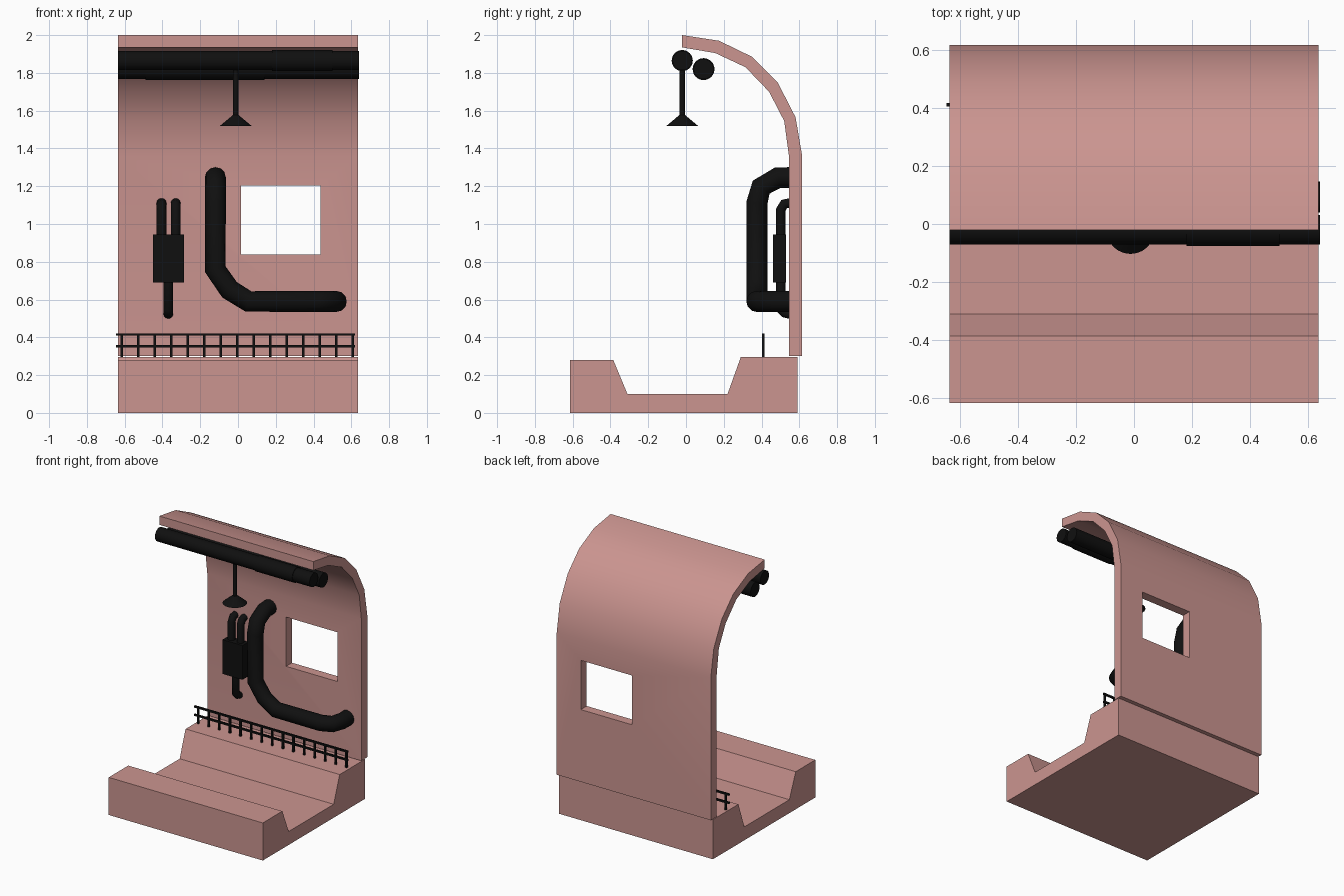
import bpy, bmesh, math

if "Cube" in bpy.data.objects:
    bpy.data.objects.remove(bpy.data.objects["Cube"])


def material(name, rgb):
    m = bpy.data.materials.new(name)
    m.diffuse_color = (*rgb, 1)
    m.use_nodes = True
    m.node_tree.nodes["Principled BSDF"].inputs["Base Color"].default_value = m.diffuse_color
    return m


PINK = material("pink_plaster", (0.60, 0.30, 0.28))
BLACK = material("black_metal", (0.005, 0.005, 0.005))


def finish(ob, name, mat, angle=None):
    ob.name = name
    ob.data.materials.append(mat)
    if angle:
        bpy.ops.object.select_all(action='DESELECT')
        ob.select_set(True)
        bpy.context.view_layer.objects.active = ob
        bpy.ops.object.shade_smooth_by_angle(angle=math.radians(angle))
    return ob


def extrude_profile(name, pts, x0, x1):
    """Extrude a (y, z) outline along x."""
    bm = bmesh.new()
    face = bm.faces.new([bm.verts.new((x0, y, z)) for y, z in pts])
    ext = bmesh.ops.extrude_face_region(bm, geom=[face])
    bmesh.ops.translate(bm, vec=(x1 - x0, 0, 0),
                        verts=[v for v in ext["geom"] if isinstance(v, bmesh.types.BMVert)])
    bmesh.ops.recalc_face_normals(bm, faces=bm.faces)
    me = bpy.data.meshes.new(name)
    bm.to_mesh(me)
    bm.free()
    ob = bpy.data.objects.new(name, me)
    bpy.context.collection.objects.link(ob)
    return ob


def box(name, lo, hi, mat=BLACK):
    (x0, y0, z0), (x1, y1, z1) = lo, hi
    ob = extrude_profile(name, [(y0, z0), (y1, z0), (y1, z1), (y0, z1)], x0, x1)
    return finish(ob, name, mat)


def x_pipe(name, x0, x1, y, z, r):
    bpy.ops.mesh.primitive_cylinder_add(vertices=24, radius=r, depth=x1 - x0,
                                        location=((x0 + x1) / 2, y, z),
                                        rotation=(0, math.pi / 2, 0))
    return finish(bpy.context.object, name, BLACK, 30)


def tube(name, pts, r):
    """Round tube along a polyline."""
    cu = bpy.data.curves.new(name, 'CURVE')
    cu.dimensions = '3D'
    cu.bevel_depth, cu.bevel_resolution, cu.use_fill_caps = r, 4, True
    sp = cu.splines.new('POLY')
    sp.points.add(len(pts) - 1)
    for p, co in zip(sp.points, pts):
        p.co = (*co, 1)
    ob = bpy.data.objects.new(name, cu)
    bpy.context.collection.objects.link(ob)
    bpy.ops.object.select_all(action='DESELECT')
    ob.select_set(True)
    bpy.context.view_layer.objects.active = ob
    bpy.ops.object.convert(target='MESH')
    return finish(bpy.context.object, name, BLACK, 50)


# Floor slab with a sunken channel
floor = [(-0.615, 0), (0.59, 0), (0.59, 0.295), (0.29, 0.295), (0.22, 0.1),
         (-0.31, 0.1), (-0.385, 0.28), (-0.615, 0.28)]
finish(extrude_profile("channel_floor", floor, -0.635, 0.635), "channel_floor", PINK)

# Wall curving over into the half vault, with a window cut through
outer = [(0.615, 0.3), (0.615, 1.36), (0.58, 1.565), (0.485, 1.75),
         (0.35, 1.885), (0.175, 1.97), (-0.02, 2.0)]
inner = [(-0.02, 1.935), (0.155, 1.905), (0.315, 1.83), (0.44, 1.70),
         (0.52, 1.545), (0.545, 1.36), (0.545, 0.3)]
wall = extrude_profile("vault_wall", outer + inner, -0.635, 0.635)
cutter = box("window_cutter", (0.015, 0.4, 0.838), (0.437, 0.8, 1.205), PINK)
mod = wall.modifiers.new("window", 'BOOLEAN')
mod.operation, mod.solver, mod.object = 'DIFFERENCE', 'EXACT', cutter
bpy.ops.object.select_all(action='DESELECT')
bpy.context.view_layer.objects.active = wall
wall.select_set(True)
bpy.ops.object.modifier_apply(modifier=mod.name)
bpy.data.objects.remove(cutter)
wall.data.materials.clear()
finish(wall, "vault_wall", PINK, 35)

# Ceiling pipes with sleeves
x_pipe("ceiling_pipe_front", -0.635, 0.64, -0.02, 1.865, 0.051)
x_pipe("front_pipe_sleeve", 0.18, 0.5, -0.02, 1.865, 0.056)
x_pipe("ceiling_pipe_back", -0.635, 0.64, 0.093, 1.82, 0.053)
x_pipe("back_pipe_sleeve", -0.49, 0.14, 0.093, 1.82, 0.058)

# Hanging lamp
tube("lamp_rod", [(-0.012, -0.02, 1.56), (-0.012, -0.02, 1.85)], 0.014)
bpy.ops.mesh.primitive_cone_add(vertices=24, radius1=0.083, radius2=0.016, depth=0.056,
                                location=(-0.012, -0.02, 1.548))
finish(bpy.context.object, "lamp_shade", BLACK, 40)

# Large wall pipe
px, py, pz = -0.12, 0.375, 0.59
tube("large_wall_pipe", [
    (px, 0.56, 1.245), (px, 0.485, 1.245), (px, 0.398, 1.195), (px, py, 1.11),
    (px, py, 0.76), (-0.045, py, 0.652), (0.055, py, pz), (0.42, py, pz),
    (0.495, 0.405, pz), (0.52, 0.48, pz), (0.52, 0.56, pz)], 0.056)

# Meter box with two upper pipes and one lower pipe
box("meter_box", (-0.45, 0.46, 0.69), (-0.285, 0.53, 0.945))
for i, x in enumerate((-0.405, -0.33)):
    tube(f"meter_upper_pipe_{i + 1}", [(x, 0.502, 0.9), (x, 0.502, 1.075),
                                       (x, 0.52, 1.106), (x, 0.56, 1.113)], 0.026)
tube("meter_lower_pipe", [(-0.369, 0.502, 0.72), (-0.369, 0.502, 0.55),
                          (-0.369, 0.522, 0.53), (-0.369, 0.56, 0.522)], 0.026)

# Railing along the walkway edge
h = 0.0065
for i, z in enumerate((0.353, 0.415)):
    box(f"rail_{i + 1}", (-0.645, 0.41 - h, z - h), (0.62, 0.41 + h, z + h))
for i in range(15):
    x = -0.615 + i * 0.0873
    box(f"rail_post_{i + 1}", (x - h, 0.41 - h, 0.29), (x + h, 0.41 + h, 0.415))
